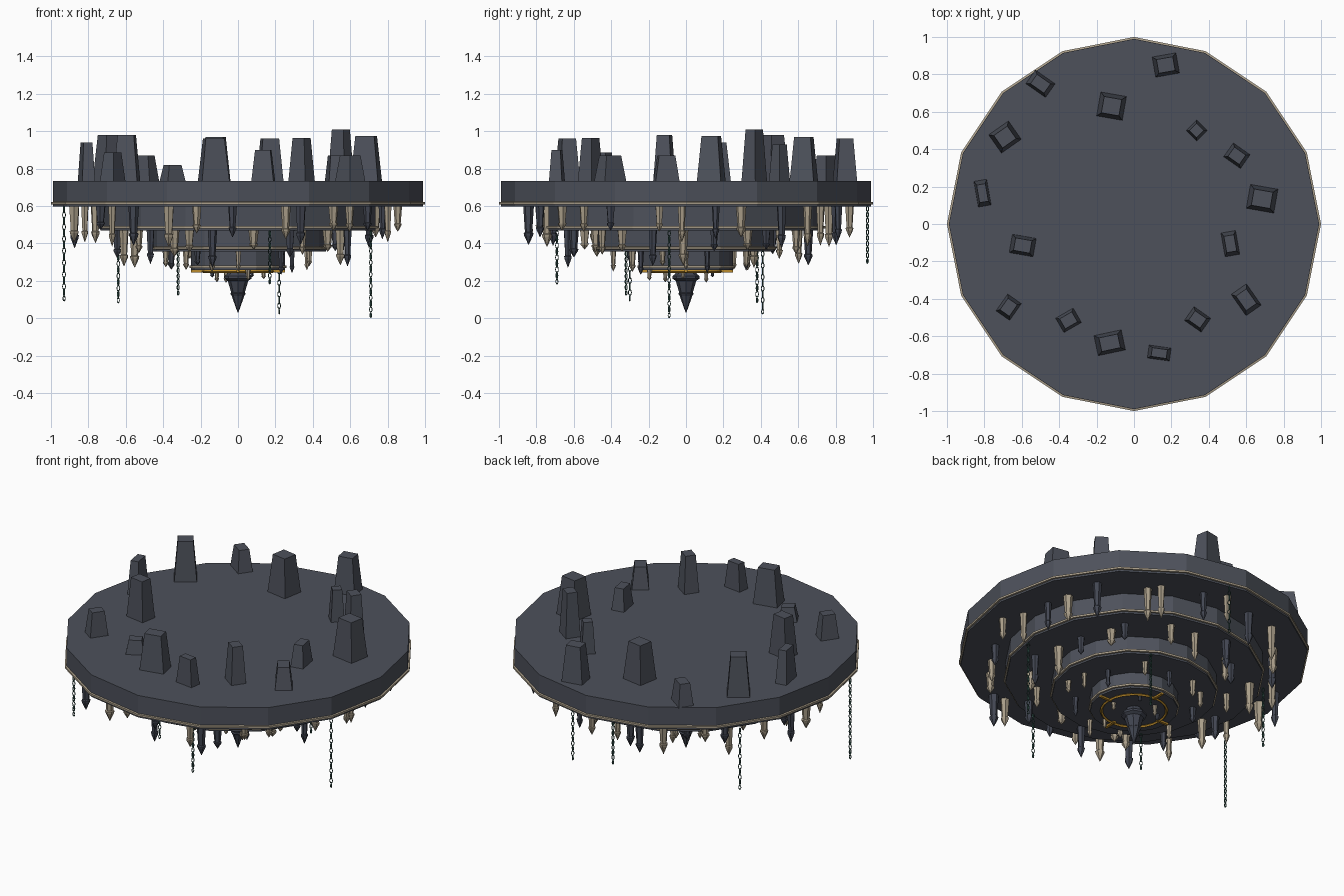
import bpy, bmesh, random
from math import cos, sin, pi, radians, hypot
from mathutils import Matrix, Vector

random.seed(7)
if "Cube" in bpy.data.objects:
    bpy.data.objects.remove(bpy.data.objects["Cube"], do_unlink=True)


def make_material(name, rgb):
    mat = bpy.data.materials.new(name)
    mat.use_nodes = True
    mat.diffuse_color = (*rgb, 1)
    mat.node_tree.nodes["Principled BSDF"].inputs["Base Color"].default_value = (*rgb, 1)
    return mat


stone = make_material("slate stone", (0.075, 0.083, 0.105))
dark_stone = make_material("dark blue stone", (0.055, 0.062, 0.085))
pale_stone = make_material("pale sandstone", (0.40, 0.34, 0.25))
gold = make_material("gold", (0.50, 0.26, 0.025))
patina = make_material("green patina", (0.035, 0.095, 0.08))


def finish(name, bm, mat):
    bmesh.ops.recalc_face_normals(bm, faces=bm.faces)
    mesh = bpy.data.meshes.new(name)
    bm.to_mesh(mesh)
    bm.free()
    mesh.materials.append(mat)
    obj = bpy.data.objects.new(name, mesh)
    bpy.context.collection.objects.link(obj)
    return obj


def lathe(bm, profile, sides, matrix=Matrix(), closed=False):
    """Revolve (radius, z) points about z; open profiles get end caps."""
    rings = []
    for r, z in profile:
        rings.append([bm.verts.new(matrix @ Vector((r * cos(2 * pi * i / sides),
                                                    r * sin(2 * pi * i / sides), z)))
                      for i in range(sides)])
    pairs = list(zip(rings, rings[1:]))
    if closed:
        pairs.append((rings[-1], rings[0]))
    else:
        bm.faces.new(rings[0])
        bm.faces.new(rings[-1])
    for a, b in pairs:
        for i in range(sides):
            j = (i + 1) % sides
            bm.faces.new((a[i], a[j], b[j], b[i]))


# Stacked tiers, each with a pale trim band near its lower edge
TIERS = (("main", 0.99, 0.735, 0.597), ("second", 0.735, 0.60, 0.468),
         ("third", 0.47, 0.47, 0.357), ("lowest", 0.25, 0.36, 0.257))
for name, r, top, bottom in TIERS:
    bm = bmesh.new()
    lathe(bm, [(r, top), (r, bottom)], 16)
    finish(name + "_tier", bm, stone)
    bm = bmesh.new()
    lathe(bm, [(r - 0.01, bottom + 0.01), (r + 0.01, bottom + 0.012),
               (r + 0.01, bottom + 0.024), (r - 0.01, bottom + 0.028)], 16, closed=True)
    finish(name + "_tier_trim", bm, pale_stone)

# Tapered towers: x, y, width, depth, turn in degrees, top height
TOWERS = ((0.17, 0.85, 0.13, 0.11, 10, 0.96), (-0.50, 0.75, 0.13, 0.09, -35, 0.87),
          (-0.12, 0.63, 0.14, 0.13, -10, 0.97), (0.335, 0.50, 0.08, 0.08, -45, 0.93),
          (0.55, 0.365, 0.11, 0.09, -35, 1.01), (0.685, 0.135, 0.15, 0.13, -10, 0.975),
          (0.515, -0.105, 0.08, 0.13, 10, 0.87), (0.60, -0.405, 0.10, 0.14, 35, 0.87),
          (0.34, -0.51, 0.11, 0.09, -35, 0.965), (0.135, -0.69, 0.12, 0.07, -8, 0.90),
          (-0.13, -0.635, 0.15, 0.11, 12, 0.96), (-0.35, -0.515, 0.11, 0.09, 30, 0.82),
          (-0.67, -0.445, 0.09, 0.11, -35, 0.885), (-0.595, -0.115, 0.13, 0.10, -10, 0.98),
          (-0.81, 0.165, 0.07, 0.14, 10, 0.94), (-0.69, 0.465, 0.13, 0.12, 35, 0.98))
for i, (x, y, w, d, turn, top) in enumerate(TOWERS):
    base = 0.73
    bm = bmesh.new()
    bmesh.ops.create_cube(bm, size=1)
    for v in bm.verts:
        taper = 0.68 if v.co.z > 0 else 1.0
        v.co = Vector((v.co.x * w * taper, v.co.y * d * taper, (v.co.z + 0.5) * (top - base)))
    bm.transform(Matrix.Translation((x, y, base)) @ Matrix.Rotation(radians(turn), 4, "Z"))
    finish(f"tower_{i + 1}", bm, stone)


# Hanging spires: tapered shaft, small collar and pointed tip
def spire(bm, x, y, z, length, r):
    shape = ((r, 0), (r * 0.68, 0.68), (r * 0.92, 0.7), (r * 0.85, 0.76), (r * 0.05, 1))
    turn = Matrix.Rotation(random.uniform(0, pi), 4, "Z")
    lathe(bm, [(a, -b * length) for a, b in shape], 6, Matrix.Translation((x, y, z)) @ turn)


# underside height, count, inner and outer radius, shortest and longest, thickness
SPIRE_RINGS = ((0.60, 28, 0.78, 0.92, 0.12, 0.23, 0.026), (0.47, 22, 0.53, 0.67, 0.10, 0.20, 0.024),
               (0.36, 13, 0.31, 0.42, 0.07, 0.13, 0.018), (0.26, 6, 0.12, 0.21, 0.04, 0.07, 0.013))
pale_spires, dark_spires = bmesh.new(), bmesh.new()
for z, count, r0, r1, short, long, thick in SPIRE_RINGS:
    for i in range(count):
        a = 2 * pi * (i + random.uniform(-0.35, 0.35)) / count
        r = random.uniform(r0, r1)
        target = dark_spires if i % 5 in (1, 3) else pale_spires
        spire(target, r * cos(a), r * sin(a), z, random.uniform(short, long),
              thick * random.uniform(0.8, 1.15))
finish("pale_hanging_spires", pale_spires, pale_stone)
finish("dark_hanging_spires", dark_spires, dark_stone)

# Central pendant
bm = bmesh.new()
lathe(bm, [(0.045, 0.26), (0.06, 0.235), (0.073, 0.225), (0.073, 0.212), (0.055, 0.20),
           (0.036, 0.137), (0.042, 0.132), (0.034, 0.12), (0.002, 0.03)], 8)
finish("central_pendant", bm, dark_stone)

# Gold ring with four radial brackets
bm = bmesh.new()
lathe(bm, [(0.178, 0.25), (0.186, 0.242), (0.194, 0.25), (0.186, 0.258)], 24, closed=True)
finish("gold_ring", bm, gold)
for i in range(4):
    bm = bmesh.new()
    bmesh.ops.create_cube(bm, size=1)
    place = Matrix.Rotation(i * pi / 2, 4, "Z") @ Matrix.Translation((0.21, 0, 0.252))
    bm.transform(place @ Matrix.Diagonal((0.08, 0.016, 0.012, 1)))
    finish(f"gold_bracket_{i + 1}", bm, gold)


# Chains of alternating links: x, y, lowest point
CHAINS = ((-0.93, -0.30, 0.09), (-0.64, 0.38, 0.08), (-0.32, -0.32, 0.12), (0.17, -0.69, 0.18),
          (0.22, 0.41, 0.02), (0.71, -0.09, 0.0), (0.107, 0.97, 0.29))
LINK = 0.032
for n, (x, y, low) in enumerate(CHAINS):
    top = min(t[3] for t in TIERS if t[1] + 0.02 > hypot(x, y)) if hypot(x, y) < 0.25 else \
        (0.60 if hypot(x, y) > 0.8 else 0.47 if hypot(x, y) > 0.5 else 0.36)
    count = round((top - low) / LINK)
    step = (top - low) / count
    bm = bmesh.new()
    for k in range(count):
        place = Matrix.Translation((x, y, low + step * (k + 0.5)))
        place = place @ Matrix.Rotation(k * pi / 2 + 0.4 * n, 4, "Z") @ Matrix.Rotation(pi / 2, 4, "X")
        place = place @ Matrix.Diagonal((0.55, 1.0, 0.9, 1))
        outer = step * 0.5 + (0.003 if k else 0)
        lathe(bm, [(outer - 0.008, 0), (outer - 0.004, -0.005), (outer, 0), (outer - 0.004, 0.005)],
              8, place, closed=True)
    finish(f"chain_{n + 1}", bm, patina)
